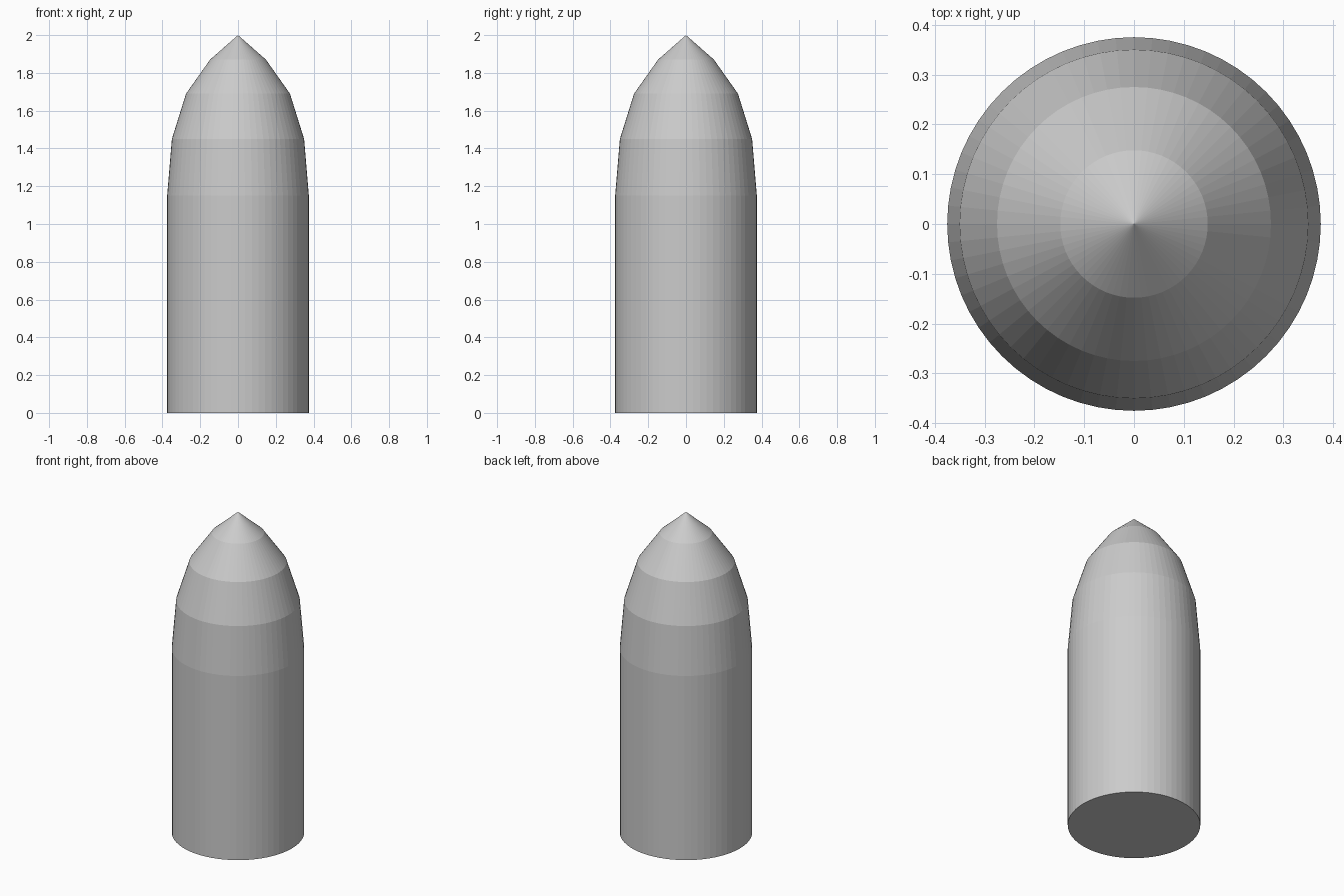
import bpy, bmesh
from math import cos, sin, tau

if "Cube" in bpy.data.objects:
    bpy.data.objects.remove(bpy.data.objects["Cube"])

SIDES = 64
# Outline of the body and stepped nose: (radius, height)
PROFILE = [(0.375, 0.0), (0.375, 1.15), (0.35, 1.45), (0.275, 1.69), (0.148, 1.87)]
TIP_HEIGHT = 2.0

bm = bmesh.new()
rings = [[bm.verts.new((r * cos(tau * i / SIDES), r * sin(tau * i / SIDES), z))
          for i in range(SIDES)] for r, z in PROFILE]
tip = bm.verts.new((0, 0, TIP_HEIGHT))

# Flat base
bm.faces.new(rings[0][::-1])

# Side bands and pointed cap
for i in range(SIDES):
    j = (i + 1) % SIDES
    for low, high in zip(rings, rings[1:]):
        bm.faces.new((low[i], low[j], high[j], high[i]))
    bm.faces.new((rings[-1][i], rings[-1][j], tip))

mesh = bpy.data.meshes.new("pointed_cylinder")
bm.to_mesh(mesh)
bm.free()
bpy.context.collection.objects.link(bpy.data.objects.new("pointed_cylinder", mesh))
